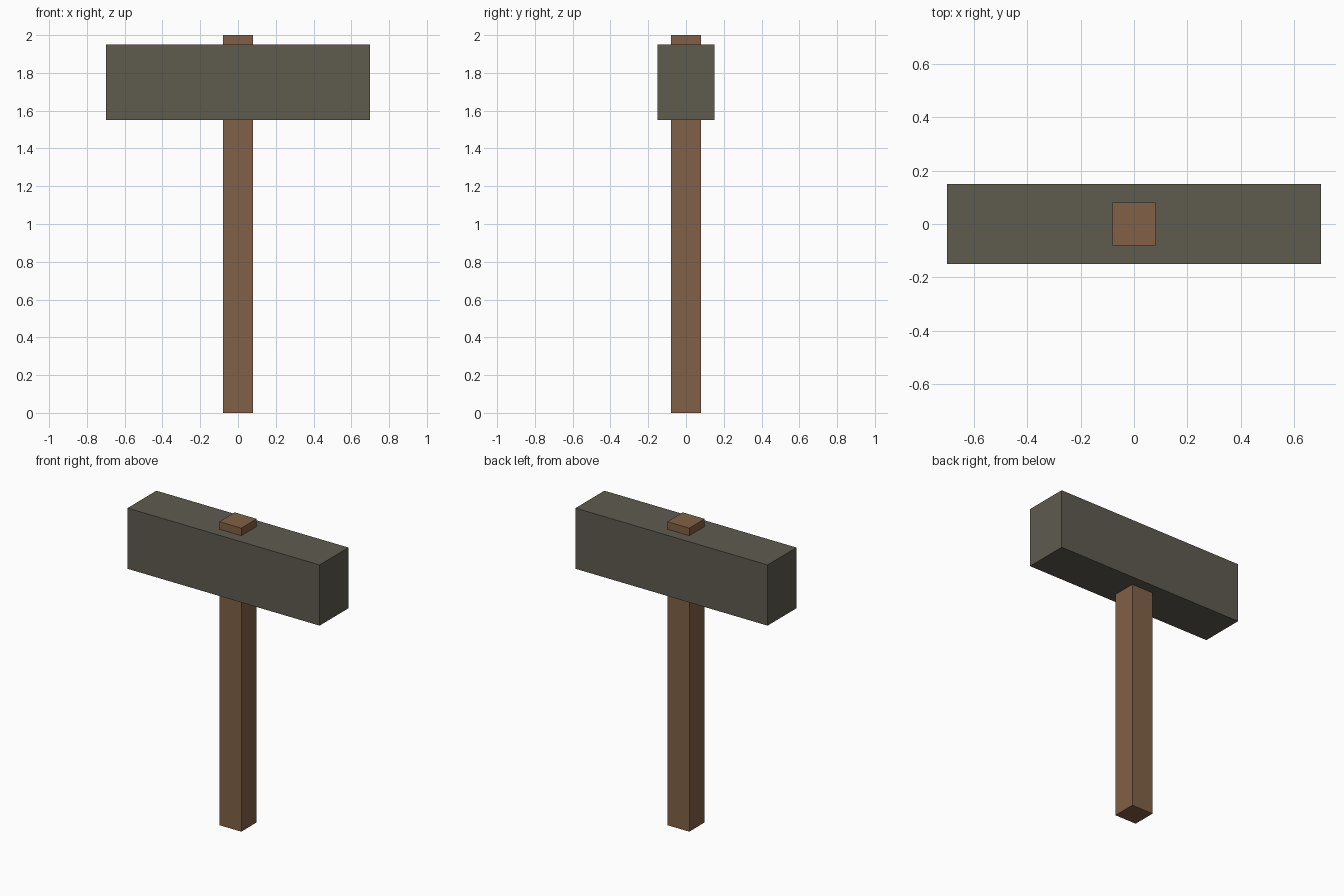
import bpy

if "Cube" in bpy.data.objects:
    bpy.data.objects.remove(bpy.data.objects["Cube"])


def material(name, srgb):
    m = bpy.data.materials.new(name)
    lin = [((c / 255 + 0.055) / 1.055) ** 2.4 for c in srgb]
    m.diffuse_color = (*lin, 1.0)
    m.use_nodes = True
    m.node_tree.nodes["Principled BSDF"].inputs["Base Color"].default_value = m.diffuse_color
    return m


def box(name, size, z_bottom, mat):
    bpy.ops.mesh.primitive_cube_add(size=1, location=(0, 0, z_bottom + size[2] / 2))
    ob = bpy.context.object
    ob.name = name
    ob.scale = size
    bpy.ops.object.transform_apply(location=False, rotation=False, scale=True)
    ob.data.materials.append(mat)
    return ob


wood = material("brown wood", (129, 97, 70))
stone = material("dark grey stone", (94, 91, 79))

# Square handle, running through the head and poking out on top
box("handle", (0.16, 0.16, 2.0), 0.0, wood)

# Heavy block head
box("hammer_head", (1.4, 0.3, 0.4), 1.55, stone)
